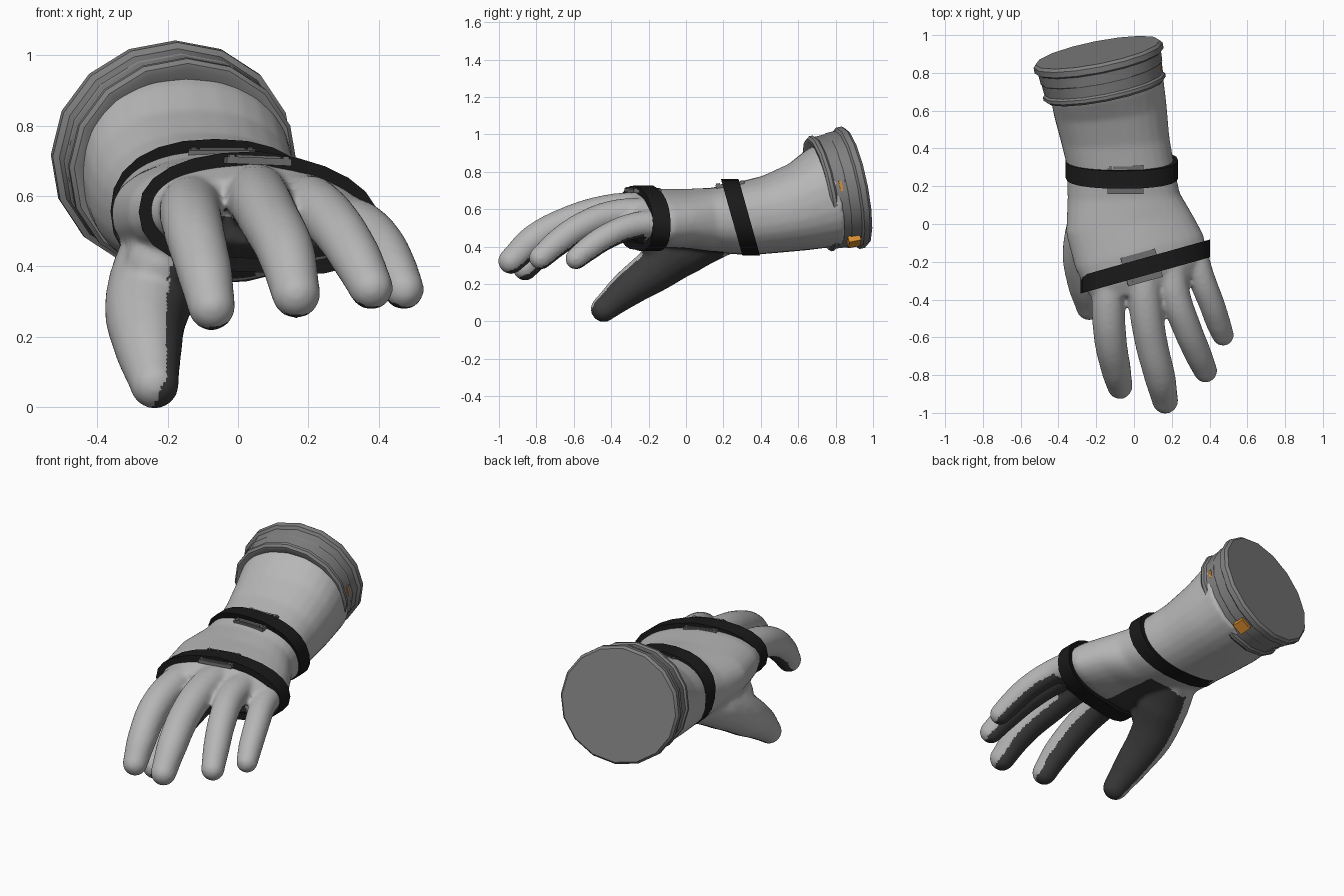
import bpy, bmesh, math
from mathutils import Vector, Matrix

cube = bpy.data.objects.get("Cube")
if cube:
    bpy.data.objects.remove(cube, do_unlink=True)


def material(name, rgb):
    mat = bpy.data.materials.new(name)
    mat.use_nodes = True
    mat.diffuse_color = (*rgb, 1)
    mat.node_tree.nodes["Principled BSDF"].inputs["Base Color"].default_value = (*rgb, 1)
    return mat


FABRIC = material("light_grey_fabric", (0.47, 0.47, 0.47))
PALM = material("dark_grip", (0.045, 0.045, 0.045))
STRAP = material("black_strap", (0.01, 0.01, 0.01))
METAL = material("grey_cuff", (0.215, 0.215, 0.215))
BUCKLE = material("grey_buckle", (0.16, 0.16, 0.16))
ORANGE = material("orange_marker", (0.7, 0.27, 0.03))


def finish(bm, name, mat, angle=30):
    bmesh.ops.recalc_face_normals(bm, faces=bm.faces)
    mesh = bpy.data.meshes.new(name)
    bm.to_mesh(mesh)
    bm.free()
    obj = bpy.data.objects.new(name, mesh)
    bpy.context.collection.objects.link(obj)
    mesh.materials.append(mat)
    bpy.ops.object.select_all(action='DESELECT')
    obj.select_set(True)
    bpy.context.view_layer.objects.active = obj
    bpy.ops.object.shade_smooth_by_angle(angle=math.radians(angle))
    return obj


def skin(bm, loops, cyclic=False, cap_start=False, cap_end=False):
    rows = [[bm.verts.new(p) for p in loop] for loop in loops]
    pairs = list(zip(rows, rows[1:])) + ([(rows[-1], rows[0])] if cyclic else [])
    for a, b in pairs:
        for i in range(len(a)):
            j = (i + 1) % len(a)
            bm.faces.new((a[i], a[j], b[j], b[i]))
    if cap_start:
        bm.faces.new(rows[0])
    if cap_end:
        bm.faces.new(rows[-1])


def section(y, cx, cz, rx, rz, skew_x=0, skew_z=0, droop=0, n=28):
    """Rounded cross-section, leaning along y and drooping on the little finger side."""
    def soft(v):
        return math.copysign(abs(v) ** 0.87, v)
    points = []
    for i in range(n):
        a = math.tau * i / n
        dx, dz = rx * soft(math.cos(a)), rz * soft(math.sin(a))
        points.append(Vector((cx + dx, y + skew_x * dx + skew_z * dz,
                              cz + dz - droop * max(dx, 0))))
    return points


# Glove: forearm and palm loft, joined with tapered finger tubes
glove = bmesh.new()
skin(glove, [section(*s) for s in (
    (0.77, -0.15, 0.68, 0.3, 0.275, 0.2, -0.2),
    (0.70, -0.14, 0.655, 0.298, 0.262, 0.18, -0.2),
    (0.60, -0.125, 0.612, 0.297, 0.232, 0.12, -0.2),
    (0.45, -0.10, 0.572, 0.287, 0.206, 0.05, -0.2),
    (0.30, -0.07, 0.547, 0.284, 0.194, 0, -0.2),
    (0.15, -0.055, 0.54, 0.297, 0.174, 0.05, -0.1),
    (0.0, -0.025, 0.55, 0.335, 0.158, 0.15, 0, 0.06),
    (-0.15, 0.03, 0.555, 0.342, 0.154, 0.25, 0, 0.12),
    (-0.27, 0.06, 0.56, 0.31, 0.13, 0.28, 0, 0.12),
    (-0.35, 0.07, 0.555, 0.27, 0.095, 0.28, 0, 0.12),
)], cap_start=True, cap_end=True)

digits = {
    "index": [(-0.12, -0.22, 0.575, 0.09), (-0.135, -0.42, 0.56, 0.09),
              (-0.125, -0.61, 0.5, 0.087), (-0.095, -0.77, 0.385, 0.08), (-0.075, -0.86, 0.285, 0.068)],
    "middle": [(0.05, -0.22, 0.605, 0.092), (0.06, -0.42, 0.588, 0.09),
               (0.09, -0.62, 0.532, 0.087), (0.137, -0.81, 0.437, 0.083), (0.165, -0.936, 0.322, 0.07)],
    "ring": [(0.19, -0.2, 0.575, 0.088), (0.22, -0.38, 0.57, 0.08),
             (0.28, -0.55, 0.51, 0.077), (0.335, -0.68, 0.425, 0.073), (0.378, -0.777, 0.34, 0.064)],
    "little": [(0.31, -0.13, 0.525, 0.075), (0.355, -0.28, 0.51, 0.072),
               (0.41, -0.42, 0.455, 0.069), (0.445, -0.52, 0.39, 0.066), (0.471, -0.588, 0.335, 0.059)],
    "thumb": [(-0.15, 0.18, 0.475, 0.13), (-0.215, 0.0, 0.39, 0.14),
              (-0.258, -0.16, 0.28, 0.122), (-0.255, -0.31, 0.175, 0.099), (-0.237, -0.44, 0.066, 0.071)],
    "thumb_web": [(-0.17, 0.06, 0.47, 0.11), (-0.21, -0.04, 0.44, 0.11), (-0.225, -0.15, 0.405, 0.095)],
}
for name, path in digits.items():
    curve = bpy.data.curves.new(name, 'CURVE')
    curve.dimensions = '3D'
    curve.bevel_depth = 1
    curve.bevel_resolution = 6
    curve.use_fill_caps = True
    spline = curve.splines.new('BEZIER')
    spline.bezier_points.add(len(path) - 1)
    for point, (x, y, z, r) in zip(spline.bezier_points, path):
        point.co = (x, y, z)
        point.radius = r
        point.handle_left_type = point.handle_right_type = 'AUTO'
    helper = bpy.data.objects.new(name, curve)
    bpy.context.collection.objects.link(helper)
    bpy.context.view_layer.update()
    tube = bpy.data.meshes.new_from_object(helper.evaluated_get(bpy.context.evaluated_depsgraph_get()))
    glove.from_mesh(tube)
    bpy.data.objects.remove(helper, do_unlink=True)
    bpy.data.meshes.remove(tube)
    for x, y, z, r in (path[0], path[-1]):
        bmesh.ops.create_uvsphere(glove, u_segments=20, v_segments=12, radius=r,
                                  matrix=Matrix.Translation((x, y, z)))
bmesh.ops.remove_doubles(glove, verts=glove.verts, dist=0.0001)
hand = finish(glove, "glove", FABRIC)
hand.data.materials.append(PALM)

# Fuse the glove into one smooth skin
fuse = hand.modifiers.new("fuse", 'REMESH')
fuse.mode = 'VOXEL'
fuse.voxel_size = 0.011
soften = hand.modifiers.new("soften", 'SMOOTH')
soften.factor = 0.5
soften.iterations = 14
bpy.ops.object.modifier_apply(modifier="fuse")
bpy.ops.object.modifier_apply(modifier="soften")


def is_grip(c, n):
    """Dark grip on the thumb's inner side, the thumb half of the palm and under the fingers."""
    if c.y > 0.2:
        return False
    thumb = c.x < -0.1 and c.z < 0.42 and c.y > -0.52
    if thumb and n.dot(Vector((0.9, 0.25, -0.35))) > 0.12:
        return True
    if c.x < -0.2 or (thumb and c.z < 0.3):
        return False
    if c.y < -0.22:
        web = c.y > -0.42 and c.z < 0.54 and -0.15 < c.x < 0.26 and n.z < 0.15
        return web or n.dot(Vector((0.1 - c.x, 0.4, -0.9))) > 0.6
    return c.x < 0.05 and (n.z < -0.3 or c.z < 0.42)


for face in hand.data.polygons:
    face.use_smooth = True
    face.material_index = int(is_grip(face.center, face.normal))


# Straps around the wrist and the knuckles
def strap(name, y, cx, cz, rx, rz, lean, half=0.047):
    bm = bmesh.new()
    loops = []
    for grow, side in ((-0.04, -half), (0, -half), (0, half), (-0.04, half)):
        loops.append(section(y + side, cx, cz, rx + grow, rz + grow, *lean, n=24))
    skin(bm, loops, cyclic=True)
    finish(bm, name, STRAP)


strap("wrist_strap", 0.291, -0.064, 0.557, 0.298, 0.205, (0, -0.28, 0))
strap("knuckle_strap", -0.225, 0.06, 0.555, 0.342, 0.172, (0.28, 0, 0.12))


# Boxes for buckles and markers
def box(bm, size, matrix):
    bmesh.ops.create_cube(bm, size=1, matrix=matrix @ Matrix.Diagonal((*size, 1)))


# Buckle plates lie under the straps, with raised bars on both sides
def buckle(name, place, turn, pitch, roll):
    frame = (Matrix.Translation(place) @ Matrix.Rotation(turn, 4, 'Z')
             @ Matrix.Rotation(roll, 4, 'Y') @ Matrix.Rotation(pitch, 4, 'X'))
    bm = bmesh.new()
    box(bm, (0.19, 0.155, 0.02), frame)
    for side in (-1, 1):
        box(bm, (0.13, 0.012, 0.01), frame @ Matrix.Translation((0, side * 0.064, 0.011)))
        for end in (-1, 1):
            box(bm, (0.016, 0.02, 0.01), frame @ Matrix.Translation((end * 0.08, side * 0.064, 0.011)))
    finish(bm, name, BUCKLE)


buckle("wrist_buckle", (-0.045, 0.236, 0.729), 0, 0.12, 0)
buckle("knuckle_buckle", (0.04, -0.23, 0.699), 0.27, 0, 0.04)

# Cuff: stepped ring turned about the tilted forearm axis
axis = Vector((-0.19, 0.96, 0.19)).normalized()
side = Vector((0.98, 0.194, 0)).normalized()
down = axis.cross(side)
frame = Matrix((side, down, axis)).transposed().to_4x4()
frame.translation = Vector((-0.193, 0.908, 0.72)) - 0.21 * axis
FLAT = 0.95


def cuff_ring(t, r, n=16):
    return [frame @ Vector((r * math.cos(math.tau * i / n), FLAT * r * math.sin(math.tau * i / n), t))
            for i in range(n)]


cuff = bmesh.new()
profile = [(0.03, 0.24), (0, 0.3), (0, 0.318), (0.012, 0.33), (0.03, 0.33), (0.04, 0.32),
           (0.095, 0.324), (0.1, 0.328), (0.155, 0.331), (0.165, 0.348), (0.195, 0.348), (0.21, 0.335)]
skin(cuff, [cuff_ring(t, r) for t, r in profile], cap_end=True)
finish(cuff, "cuff", METAL)


# Orange markers on the cuff
def marker(name, degrees, t, r, size):
    a = math.radians(degrees)
    spot = Matrix.Translation((r * math.cos(a), FLAT * r * math.sin(a), t))
    bm = bmesh.new()
    box(bm, size, frame @ spot @ Matrix.Rotation(a, 4, 'Z'))
    finish(bm, name, ORANGE)


marker("lower_marker", 61, 0.113, 0.327, (0.05, 0.068, 0.066))
marker("side_marker", -6, 0.07, 0.3165, (0.008, 0.055, 0.014))
